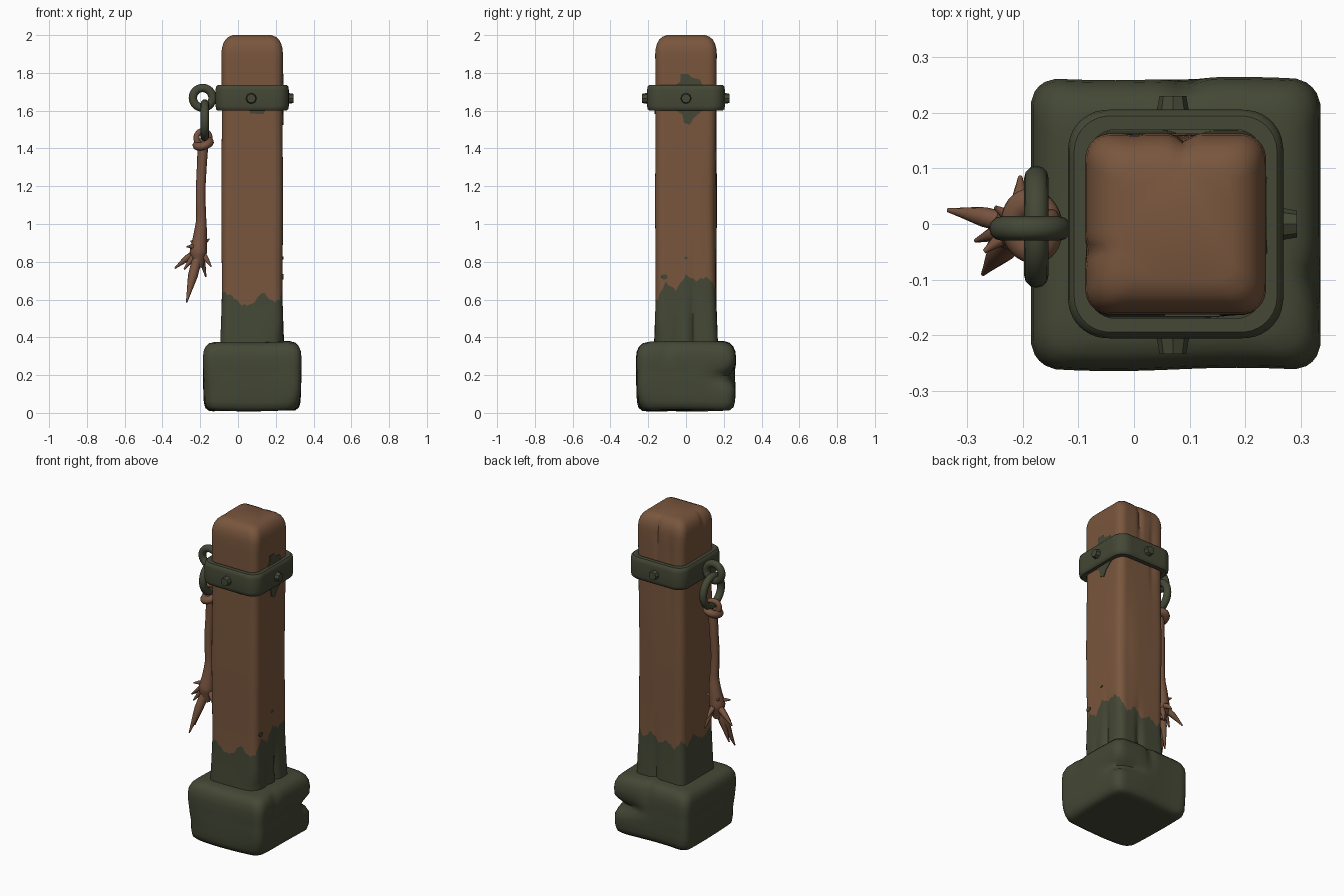
import bpy, bmesh, math
from math import sin, cos, pi, exp
from mathutils import Vector

cube = bpy.data.objects.get("Cube")
if cube:
    bpy.data.objects.remove(cube, do_unlink=True)

CX = 0.075   # post axis
N = 24       # samples per side of a squared ring


def material(name, rgb):
    m = bpy.data.materials.new(name)
    m.use_nodes = True
    m.diffuse_color = (*rgb, 1)
    m.node_tree.nodes["Principled BSDF"].inputs["Base Color"].default_value = (*rgb, 1)
    return m


wood = material("brown wood", (0.19, 0.093, 0.047))
moss = material("mossy green", (0.058, 0.065, 0.036))
rope_mat = material("rope brown", (0.19, 0.088, 0.05))


def finish(name, bm, mats, angle=40):
    bmesh.ops.recalc_face_normals(bm, faces=bm.faces)
    me = bpy.data.meshes.new(name)
    bm.to_mesh(me)
    bm.free()
    ob = bpy.data.objects.new(name, me)
    bpy.context.collection.objects.link(ob)
    for m in mats:
        me.materials.append(m)
    smooth(ob, angle)
    return ob


def smooth(ob, angle=40):
    bpy.ops.object.select_all(action='DESELECT')
    ob.select_set(True)
    bpy.context.view_layer.objects.active = ob
    bpy.ops.object.shade_smooth_by_angle(angle=math.radians(angle))


def squared_ring(hx, hy, r):
    """Rounded rectangle outline, starting at the front left corner."""
    pts = []
    for side in range(4):
        for i in range(N):
            t = 2 * i / N - 1
            x, y = [(t, -1), (1, t), (-t, 1), (-1, -t)][side]
            p = Vector((x * hx, y * hy))
            q = Vector((max(r - hx, min(hx - r, p.x)), max(r - hy, min(hy - r, p.y))))
            d = p - q
            pts.append(q + d.normalized() * r)
    return pts


def loft(rings, closed=False, split=0):
    """Skin a stack of rings; bands from index split up use slot 1."""
    bm = bmesh.new()
    vs = [[bm.verts.new(p) for p in ring] for ring in rings]
    n, last = len(vs[0]), len(vs)
    for k in range(last if closed else last - 1):
        a, b = vs[k], vs[(k + 1) % last]
        for i in range(n):
            j = (i + 1) % n
            f = bm.faces.new((a[i], a[j], b[j], b[i]))
            f.material_index = 1 if split and k >= split else 0
    if not closed:
        bm.faces.new(vs[0])
        bm.faces.new(vs[-1]).material_index = 1 if split else 0
    return bm


def dent(p, dents):
    """Pull a point toward the post axis inside soft boxes."""
    s = 1.0
    for c, size, depth in dents:
        s -= depth * exp(-sum(((p[i] - c[i]) / size[i]) ** 2 for i in range(3)))
    return Vector((CX + (p.x - CX) * s, p.y * s, p.z))


# Wooden post with a ragged mossy foot
edge = [[.64, .62, .57, .575, .64, .59], [.60, .69, .65, .73, .70, .72],
        [.68, .61, .66, .60, .63, .59], [.65, .60, .66, .62, .60, .64]]


def moss_top(i):
    heights = sum(edge, [])
    t = i * len(heights) / (4 * N)
    k, f = int(t), t % 1
    a, b = heights[k], heights[(k + 1) % len(heights)]
    return a + (b - a) * f + 0.006 * sin(i * 2.3)


post_dents = [
    ((.235, .04, .40), (.1, .018, .24), .12), ((.235, -.05, .36), (.1, .02, .12), .06),
    ((.10, .16, .40), (.02, .1, .2), .12), ((.24, -.16, .36), (.06, .06, .08), .08),
    ((.09, .16, 1.9), (.014, .1, .14), .09), ((.0, .16, 1.7), (.012, .1, .2), .06),
    ((-.085, -.05, 1.95), (.1, .014, .08), .06), ((.19, .16, 1.0), (.05, .05, .4), .04),
    ((.235, .16, 1.15), (.06, .06, .25), .03),
]
rings = []
LOW, HIGH = 8, 26
cap = [(1.93, .159), (1.955, .152), (1.975, .141), (1.99, .125), (2.0, .10)]
for k in range(LOW + HIGH + 1 + len(cap)):
    ring = []
    for i in range(4 * N):
        if k <= LOW:
            z, h = .3 + (moss_top(i) - .3) * k / LOW, .162
        elif k <= LOW + HIGH:
            z, h = moss_top(i) + (1.9 - moss_top(i)) * (k - LOW) / HIGH, .162
        else:
            z, h = cap[k - LOW - HIGH - 1]
        h += .008 * max(0, (.6 - z) / .3) + .0015 * sin(z * 7)
        ring.append((h, z))
    pts = []
    for i, (h, z) in enumerate(ring):
        unit = squared_ring(1, 1, .28)[i] if k == 0 and i == 0 else UNIT[i] if rings or pts else None
        if k == 0 and i == 0:
            UNIT = squared_ring(1, 1, .28)
        pts.append(dent(Vector((CX + unit.x * h, unit.y * h, z)), post_dents))
    rings.append(pts)
finish("post", loft(rings, split=LOW), [moss, wood], 50)

# Worn stone base
base_dents = [
    ((.33, .26, .19), (.10, .10, .035), .16), ((.2, .26, .2), (.08, .06, .03), .07),
    ((.09, .26, .36), (.025, .12, .1), .07), ((.335, -.1, .36), (.08, .03, .05), .05),
    ((-.18, -.26, .1), (.07, .07, .1), .05), ((.33, -.26, .02), (.1, .1, .06), .05),
]
profile = [(.012, .2), (.014, .228), (.03, .248), (.06, .256), (.1, .258), (.13, .259), (.16, .26),
           (.18, .26), (.2, .26), (.22, .26), (.25, .261), (.29, .261), (.325, .257),
           (.35, .246), (.368, .228), (.376, .2)]
rings = []
for z, h in profile:
    rings.append([dent(Vector((CX + p.x, p.y + .003 * sin(p.x * 14), z + .004 * sin(p.x * 9 + p.y * 7))),
                       base_dents) for p in squared_ring(h, h + .001, .05)])
finish("base", loft(rings), [moss], 50)

# Iron collar
section = [(0, 1.60), (.025, 1.60), (.033, 1.608), (.036, 1.625), (.036, 1.71),
           (.033, 1.727), (.025, 1.735), (0, 1.735)]
rings = [[Vector((CX + p.x, p.y, z)) for p in squared_ring(.158 + o, .17 + o, .05 + o * .6)]
         for o, z in section]
finish("collar", loft(rings, closed=True), [moss])

# Faceted rivets on the free sides of the collar
for name, spot, out in (("front", (.07, -.215, 1.665), (0, -1, 0)),
                        ("back", (.07, .212, 1.665), (0, 1, 0)),
                        ("left", (.275, 0, 1.665), (1, 0, 0))):
    bm = bmesh.new()
    bmesh.ops.create_cone(bm, cap_ends=True, segments=8, radius1=.031, radius2=.024, depth=.038)
    bm.transform(Vector(out).to_track_quat('Z', 'Y').to_matrix().to_4x4())
    bmesh.ops.translate(bm, verts=bm.verts, vec=spot)
    finish(name + "_rivet", bm, [moss], 25)


# Chain links
def torus(name, loc, rot, major, minor, mat, scale=(1, 1, 1)):
    bpy.ops.mesh.primitive_torus_add(location=loc, rotation=rot, major_radius=major, minor_radius=minor,
                                     major_segments=32, minor_segments=12)
    ob = bpy.context.object
    ob.name, ob.scale = name, scale
    ob.data.materials.append(mat)
    smooth(ob, 60)


torus("upper_link", (-.187, -.008, 1.668), (pi / 2, 0, 0), .052, .022, moss)
torus("lower_link", (-.176, -.005, 1.55), (0, pi / 2, 0), .088, .022, moss)


# Rope: tapered tubes through a few points of (x, y, z, radius)
def tube(name, pts, mat, cyclic=False):
    cu = bpy.data.curves.new(name, 'CURVE')
    cu.dimensions = '3D'
    cu.bevel_depth, cu.bevel_resolution, cu.resolution_u = 1, 2, 6
    cu.use_fill_caps = True
    sp = cu.splines.new('BEZIER')
    sp.bezier_points.add(len(pts) - 1)
    sp.use_cyclic_u = cyclic
    for b, (x, y, z, r) in zip(sp.bezier_points, pts):
        b.co, b.radius = (x, y, z), r
        b.handle_left_type = b.handle_right_type = 'AUTO'
    cu.materials.append(mat)
    ob = bpy.data.objects.new(name, cu)
    bpy.context.collection.objects.link(ob)
    bpy.ops.object.select_all(action='DESELECT')
    ob.select_set(True)
    bpy.context.view_layer.objects.active = ob
    bpy.ops.object.convert(target='MESH')
    smooth(bpy.context.object, 50)


tube("rope", [(-.185, 0, 1.42, .028), (-.192, 0, 1.3, .026), (-.198, -.004, 1.15, .025),
              (-.195, 0, 1.02, .027), (-.2, 0, .94, .036), (-.21, -.008, .85, .046),
              (-.21, -.012, .77, .025)], rope_mat)
torus("rope_loop", (-.185, 0, 1.455), (pi / 2, .0, .3), .037, .016, rope_mat)
torus("rope_knot", (-.184, -.004, 1.425), (.25, -.3, 0), .036, .022, rope_mat, (1, 1.2, 1))

# Frayed strands at the rope end
tips = [(-.335, .025, .765, .018), (-.272, -.09, .585, .026), (-.24, -.06, .67, .022),
        (-.142, -.04, .775, .016), (-.27, -.05, .88, .014), (-.25, .03, .91, .012),
        (-.152, .02, .92, .012), (-.205, .085, .8, .016), (-.17, .06, .72, .015),
        (-.285, -.03, .76, .016), (-.265, -.045, .62, .02)]
for k, (x, y, z, r) in enumerate(tips):
    top = min(z + .06, .87) if z > .8 else .86
    tube(f"frayed_strand_{k + 1}", [(-.205, -.004, top, r), (-.205 + (x + .205) * .5, y * .5, (top + z) / 2 + .005, r),
                                    (x, y, z, .004)], rope_mat)


# Thin moss stains
def stain(name, outline, place):
    bm = bmesh.new()
    f = bm.faces.new([bm.verts.new(place(a, b)) for a, b in outline])
    ext = bmesh.ops.extrude_face_region(bm, geom=[f])
    away = place(0, 1.6) - Vector((CX, 0, 1.6))
    away.z = 0
    bmesh.ops.translate(bm, vec=away.normalized() * .006,
                        verts=[v for v in ext["geom"] if isinstance(v, bmesh.types.BMVert)])
    finish(name, bm, [moss])


left_side = lambda y, z: Vector((.234, y, z))
front_side = lambda x, z: Vector((CX + x, -.161, z))
stain("upper_stain", [(-.07, 1.72), (-.03, 1.755), (-.03, 1.795), (.01, 1.795), (.03, 1.775),
                      (.075, 1.765), (.09, 1.72)], left_side)
stain("lower_stain", [(-.08, 1.62), (-.02, 1.58), (-.01, 1.535), (.02, 1.525), (.04, 1.56),
                      (.11, 1.62)], left_side)
stain("front_stain", [(-.02, 1.62), (-.01, 1.585), (.06, 1.582), (.08, 1.62)], front_side)
for k, (y, z, r) in enumerate(((-.115, .72, .018), (0, .82, .009))):
    stain(f"moss_spot_{k + 1}", [(y + r * cos(a), z + r * .8 * sin(a)) for a in
                                 (i * pi / 4 for i in range(8))], left_side)
